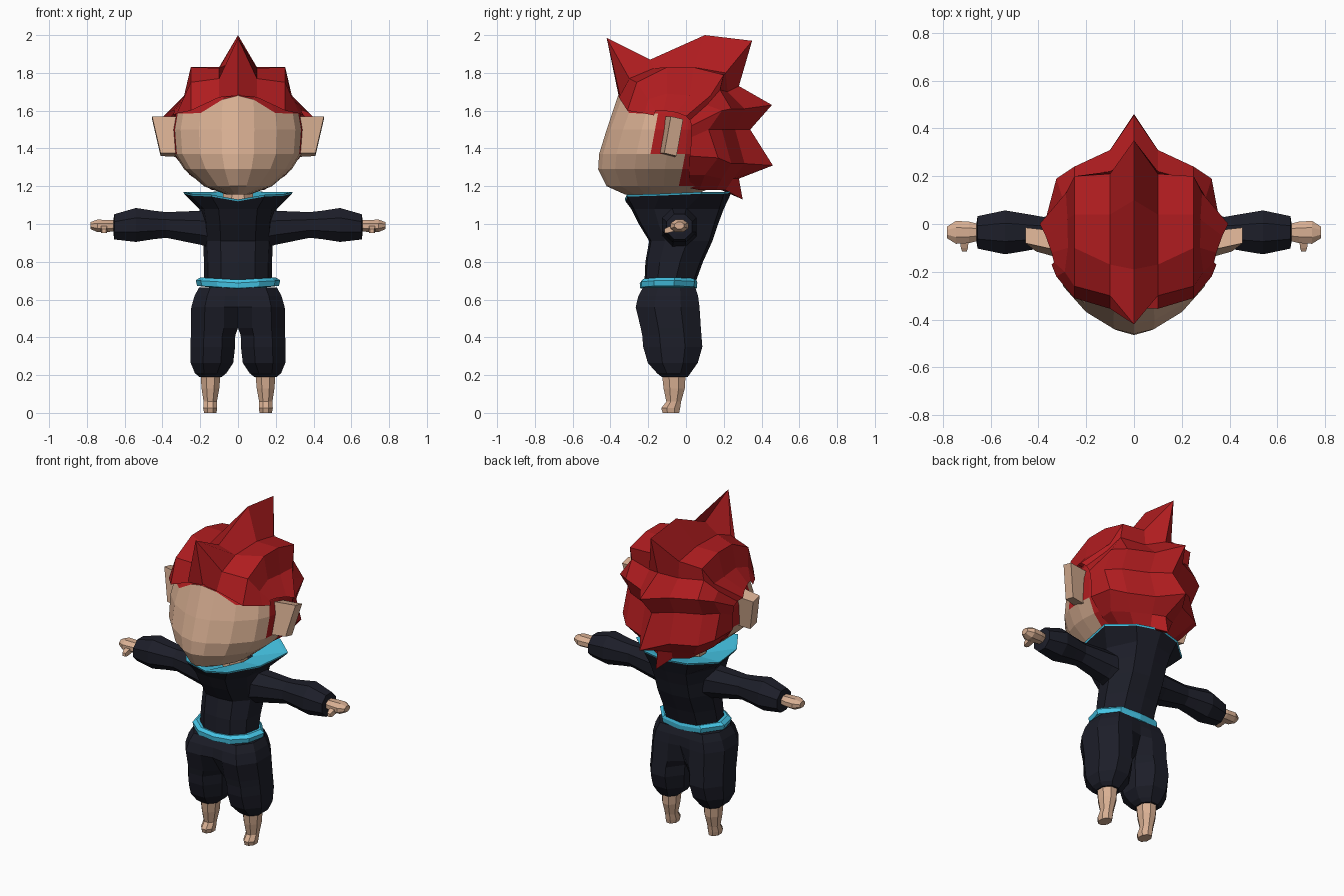
import bpy, bmesh, math


def material(name, rgb):
    m = bpy.data.materials.new(name)
    m.diffuse_color = (*rgb, 1)
    return m


SKIN = material("skin", (0.69, 0.43, 0.29))
RED = material("red_hair", (0.44, 0.012, 0.014))
DARK = material("dark_cloth", (0.012, 0.013, 0.022))
CYAN = material("cyan_trim", (0.06, 0.56, 0.79))


def finish(name, bm, mats, rule=None):
    bmesh.ops.remove_doubles(bm, verts=bm.verts, dist=0.0005)
    bmesh.ops.recalc_face_normals(bm, faces=bm.faces)
    if rule:
        for f in bm.faces:
            f.material_index = rule(f.calc_center_median())
    me = bpy.data.meshes.new(name)
    bm.to_mesh(me)
    bm.free()
    for m in mats:
        me.materials.append(m)
    ob = bpy.data.objects.new(name, me)
    bpy.context.collection.objects.link(ob)
    return ob


def loft(name, rings, mats, rule=None, closed=True, cap=True):
    """Skin a list of equally long point rows."""
    bm = bmesh.new()
    rows = [[bm.verts.new(p) for p in r] for r in rings]
    n = len(rows[0])
    for a, b in zip(rows, rows[1:]):
        for i in range(n if closed else n - 1):
            j = (i + 1) % n
            bm.faces.new((a[i], a[j], b[j], b[i]))
    if cap:
        bm.faces.new(rows[0])
        bm.faces.new(rows[-1])
    return finish(name, bm, mats, rule)


def mirrored(half):
    """Close a half outline that starts and ends on x = 0."""
    return half + [(-x, y, z) for x, y, z in half[-2:0:-1]]


def outline(template, z, w, yf, yb):
    return mirrored([(u * w, yf + v * (yb - yf), z) for u, v in template])


def oval(z, cx, rx, yf, yb, inner=None):
    """Eight-sided ring; inner widens the side facing x = 0."""
    cy, ry = (yf + yb) / 2, (yb - yf) / 2
    ring = []
    for i in range(8):
        a = math.tau * (i + 0.5) / 8
        c = max(-1, min(1, 1.06 * math.cos(a)))
        s = max(-1, min(1, 1.06 * math.sin(a)))
        if inner and c < -.9:
            c, s = -1, math.copysign(inner, s)
        ring.append((cx + c * rx, cy + s * ry, z))
    return ring


def flip(points, s):
    return [(s * x, y, z) for x, y, z in points]


# Head: egg-shaped, with painted hairline and sideburns
FACE = [(0, 0), (0.25, 0.03), (0.6, 0.135), (0.88, 0.29), (0.97, 0.40),
        (1, 0.53), (0.98, 0.67), (0.86, 0.85), (0.4, 1), (0, 1)]
head_rings = []
for z, w, yf, yb in [(1.155, .06, -.32, .05), (1.20, .18, -.42, .15), (1.29, .285, -.465, .2),
                     (1.37, .335, -.46, .22), (1.5, .345, -.42, .22), (1.6, .33, -.38, .2),
                     (1.70, .24, -.30, .12), (1.76, .15, -.2, .08)]:
    ring = outline(FACE, z, w, yf, yb)
    if z == 1.6:
        ring = [(x, y + 0.02 * (abs(x) < .1), max(1.585, min(1.68, 1.71 - .62 * abs(x)))) for x, y, z in ring]
    head_rings.append(ring)


def is_hair(c):
    above = c.z > 1.62 and c.y > -.37 or c.z > 1.66
    return int(above or (c.y > -.18 and c.z > 1.4) or (c.y > 0.01 and c.z > 1.22))


loft("head", head_rings, [SKIN, RED], is_hair)

# Hair: spiky shell from front-to-back profiles, centre outwards
centre = [(-.35, 1.68), (-.42, 1.985), (-.19, 1.87), (.10, 2.0), (.35, 1.97), (.28, 1.73),
          (.455, 1.63), (.34, 1.5), (.46, 1.31), (.28, 1.24), (.30, 1.13), (.16, 1.2)]
inner = [(-.355, 1.67), (-.30, 1.77), (-.17, 1.825), (.04, 1.83), (.21, 1.80), (.22, 1.70),
         (.31, 1.61), (.26, 1.5), (.31, 1.32), (.25, 1.24), (.21, 1.18), (.14, 1.2)]
outer = [(-.31, 1.60), (-.26, 1.75), (-.10, 1.83), (.04, 1.83), (.20, 1.79), (.18, 1.71),
         (.24, 1.61), (.19, 1.5), (.24, 1.32), (.19, 1.24), (.16, 1.18), (.1, 1.19)]
side = [(.325, -.22, 1.585), (.29, -.2, 1.66), (.277, -.1, 1.69), (.278, .02, 1.68),
        (.285, .13, 1.68), (.30, .11, 1.63), (.325, .19, 1.6), (.32, .12, 1.5),
        (.32, .17, 1.35), (.31, .1, 1.26), (.26, .07, 1.18), (.2, .05, 1.19)]
edge = [(.345, -.17, 1.575), (.335, -.16, 1.60), (.345, -.12, 1.60), (.37, -.05, 1.59),
        (.395, 0, 1.57), (.37, .02, 1.55), (.355, .03, 1.52), (.345, .03, 1.46),
        (.335, .02, 1.36), (.30, .015, 1.26), (.24, .02, 1.19), (.2, .02, 1.19)]
half = [[(x, y, z) for y, z in p] for x, p in ((0, centre), (.10, inner), (.25, outer))] + [side, edge]
# Gather the hair in towards the nape
half = [[(x * max(.4, min(1, .5 + (z - 1.17) * 3.6)), y, z) for x, y, z in p] for p in half]
loft("hair", [flip(p, -1) for p in half[:0:-1]] + half, [RED], closed=False, cap=False)

# Neck
loft("neck", [oval(z, 0, r, -.05 - r, -.05 + r) for z, r in ((1.02, .085), (1.2, .08))], [SKIN])

# Jacket body flaring into the collar
BODY = [(0, 0), (.5, .03), (.88, .25), (1, .6), (.6, .95), (0, 1)]
COLLAR = [(0, -.32, 1.12), (.14, -.31, 1.145), (.25, -.14, 1.15),
          (.285, .08, 1.16), (.15, .2, 1.16), (0, .24, 1.165)]
collar = mirrored(COLLAR)
body_rings = [outline(BODY, *r) for r in [(.69, .18, -.22, .05), (.8, .18, -.215, .09), (.91, .185, -.195, .14),
                                          (1.0, .19, -.25, .17), (1.08, .205, -.29, .2)]]
loft("jacket", body_rings + [collar], [DARK], cap=False)


def scaled(points, s, dz):
    return [(x * s, (y + .04) * s - .04, z + dz) for x, y, z in points]


# Collar trim and lining
loft("collar_trim", [collar, scaled(collar, 1.015, .01), scaled(collar, .95, .008),
                     scaled(collar, .35, -.035)], [CYAN], cap=False)

# Belt, dipping at the middle
belt = [[(x, y, z + .06 * abs(x)) for x, y, z in outline(BODY, *r)]
        for r in [(.655, .14, -.2, .02), (.66, .217, -.243, .057), (.688, .224, -.245, .06),
                  (.705, .20, -.23, .055), (.70, .15, -.18, .02)]]
loft("belt", belt, [CYAN])

for s, label in ((1, "left"), (-1, "right")):
    # Baggy trouser half: round leg below, flat against the middle above
    loft(label + "_trousers", [flip(oval(*r), s) for r in [
        (.19, .145, .06, -.13, .01), (.21, .145, .085, -.155, .025), (.265, .138, .115, -.205, .065),
        (.35, .134, .121, -.23, .09), (.41, .132, .120, -.235, .085), (.45, .126, .126, -.243, .082, .6),
        (.56, .125, .125, -.27, .075, .9), (.62, .116, .116, -.255, .067, .95),
        (.665, .104, .104, -.23, .052, .95)]], [DARK])
    # Shin and foot
    loft(label + "_shin", [flip(oval(*r), s) for r in [
        (0, .147, .033, -.125, -.035), (.025, .147, .038, -.132, -.03), (.06, .147, .036, -.105, -.025),
        (.13, .146, .048, -.12, -.005), (.22, .145, .055, -.13, 0)]], [SKIN])

    # Sleeve and hand: rings running out along x
    def limb(name, rings, mat):
        loft(label + name, [[(s * x, -.035 + ry * 1.08 * math.cos(a), cz + rz * 1.08 * math.sin(a))
                             for a in [math.tau * (i + .5) / 8 for i in range(8)]]
                            for x, cz, ry, rz in rings], [mat])

    limb("_sleeve", [(.1, .97, .1, .11), (.2, .98, .085, .09), (.38, .995, .065, .068), (.45, .995, .077, .076),
                     (.54, .995, .092, .09), (.655, .985, .068, .067), (.66, .985, .035, .035)], DARK)
    limb("_hand", [(.63, .99, .03, .028), (.69, .99, .045, .032), (.745, .99, .048, .033), (.782, .992, .025, .018)], SKIN)
    # Thumb
    loft(label + "_thumb", [[(s * (.71 + dx), y, z + dz) for dx, dz in ((-r, -r), (r, -r), (r, r), (-r, r))]
                            for y, z, r in ((-.06, .98, .018), (-.1, .967, .015), (-.115, .963, .01))], [SKIN])
    # Ear: tilted tapered block
    loft(label + "_ear", [flip(p, s) for p in (
        [(.32, -.14, 1.375), (.32, -.06, 1.355), (.32, -.03, 1.55), (.32, -.11, 1.57)],
        [(.41, -.115, 1.375), (.41, -.05, 1.36), (.455, -.015, 1.555), (.455, -.08, 1.57)])], [SKIN])
